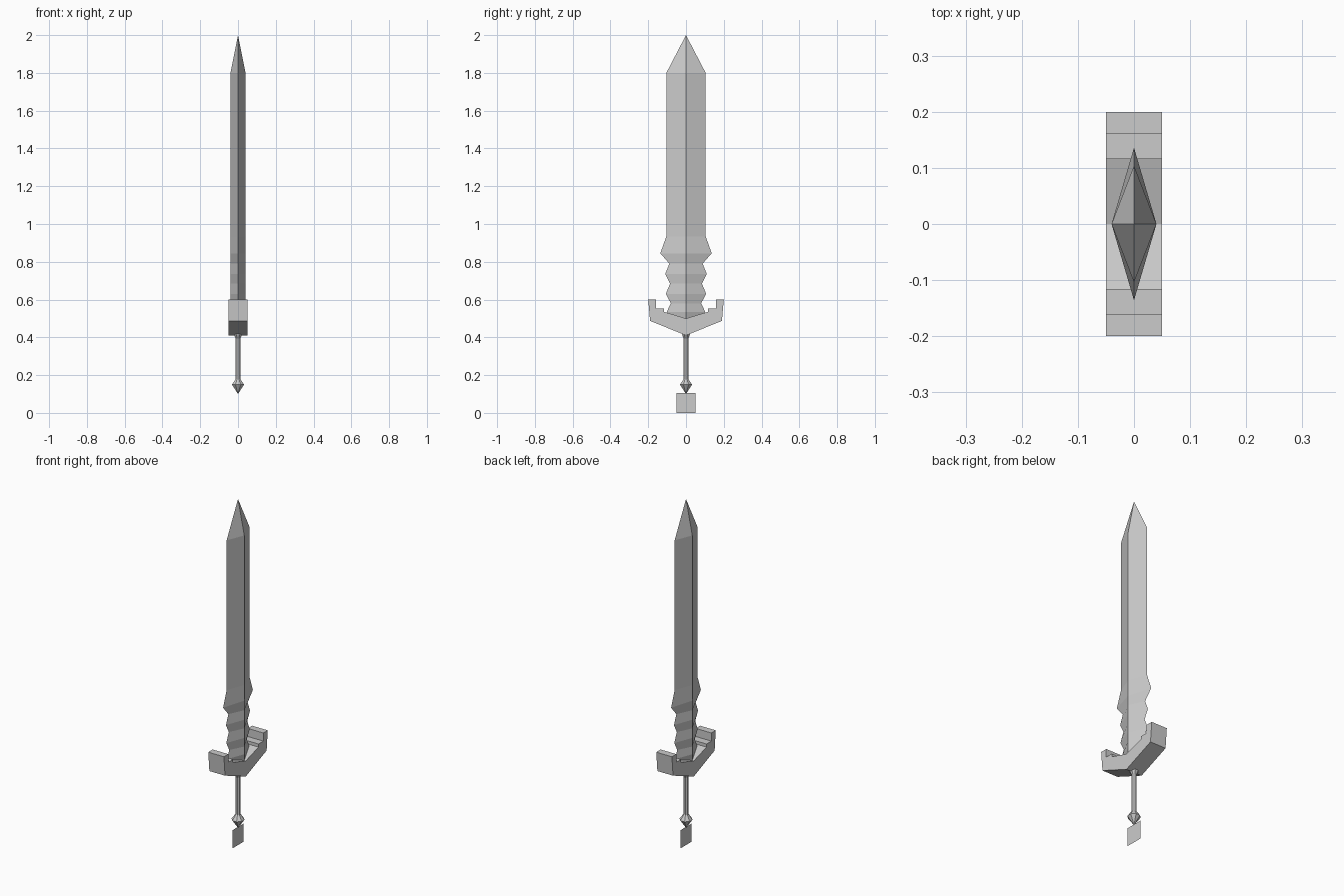
import bpy
import bmesh
import math

cube = bpy.data.objects.get("Cube")
if cube:
    bpy.data.objects.remove(cube, do_unlink=True)

steel = bpy.data.materials.new("grey_steel")
steel.use_nodes = True
GREY = (0.6, 0.6, 0.6, 1)
steel.diffuse_color = GREY
steel.node_tree.nodes["Principled BSDF"].inputs["Base Color"].default_value = GREY


def finish(name, bm, recalc=True):
    if recalc:
        bmesh.ops.recalc_face_normals(bm, faces=bm.faces[:])
    mesh = bpy.data.meshes.new(name)
    bm.to_mesh(mesh)
    bm.free()
    mesh.materials.append(steel)
    obj = bpy.data.objects.new(name, mesh)
    bpy.context.collection.objects.link(obj)
    return obj


def loft(name, rings):
    """Skin a list of rings; a ring with one point makes a tip."""
    bm = bmesh.new()
    rows = [[bm.verts.new(p) for p in ring] for ring in rings]
    for a, b in zip(rows, rows[1:]):
        n = max(len(a), len(b))
        for i in range(n):
            j = (i + 1) % n
            quad = [a[i % len(a)], a[j % len(a)], b[j % len(b)], b[i % len(b)]]
            bm.faces.new(list(dict.fromkeys(quad)))
    for end in (rows[0], rows[-1]):
        if len(end) > 2:
            bm.faces.new(end)
    return finish(name, bm)


# Blade: diamond section with a straight ridge and a wavy lower edge
RIDGE = 0.04
edge = [(0.5, 0.07), (0.535, 0.102), (0.58, 0.08), (0.63, 0.107), (0.685, 0.084),
        (0.735, 0.11), (0.79, 0.088), (0.845, 0.136), (0.935, 0.104), (1.8, 0.104)]
blade = [[(RIDGE, 0, z), (0, w, z), (-RIDGE, 0, z), (0, -w, z)] for z, w in edge]
loft("blade", blade + [[(0, 0, 2)]])

# Guard: stepped, upturned outline extruded across the blade
half = [(0.19, 0.487), (0.2, 0.6), (0.16, 0.6), (0.16, 0.553),
        (0.116, 0.553), (0.116, 0.535)]
outline = [(0, 0.41)] + half + [(0, 0.5)] + [(-y, z) for y, z in reversed(half)]
loft("guard", [[(x, y, z) for y, z in outline] for x in (-0.05, 0.05)])


# Grip and pommel: faceted turned shapes
def turned(name, profile, sides=8):
    rings = []
    for r, z in profile:
        angles = [math.tau * (i + 0.5) / sides for i in range(sides)]
        rings.append([(r * math.cos(a), r * math.sin(a), z) for a in angles]
                     if r else [(0, 0, z)])
    return loft(name, rings)


turned("grip", [(0.013, 0.17), (0.013, 0.395), (0.022, 0.412), (0.022, 0.42)])
turned("pommel", [(0, 0.1), (0.035, 0.15), (0.013, 0.18)])

# Tag: thin square plate hanging under the pommel
bm = bmesh.new()
bm.faces.new([bm.verts.new((0, y, z)) for y, z in
              ((-0.05, 0), (0.05, 0), (0.05, 0.105), (-0.05, 0.105))])
finish("hanging_tag", bm, recalc=False)
